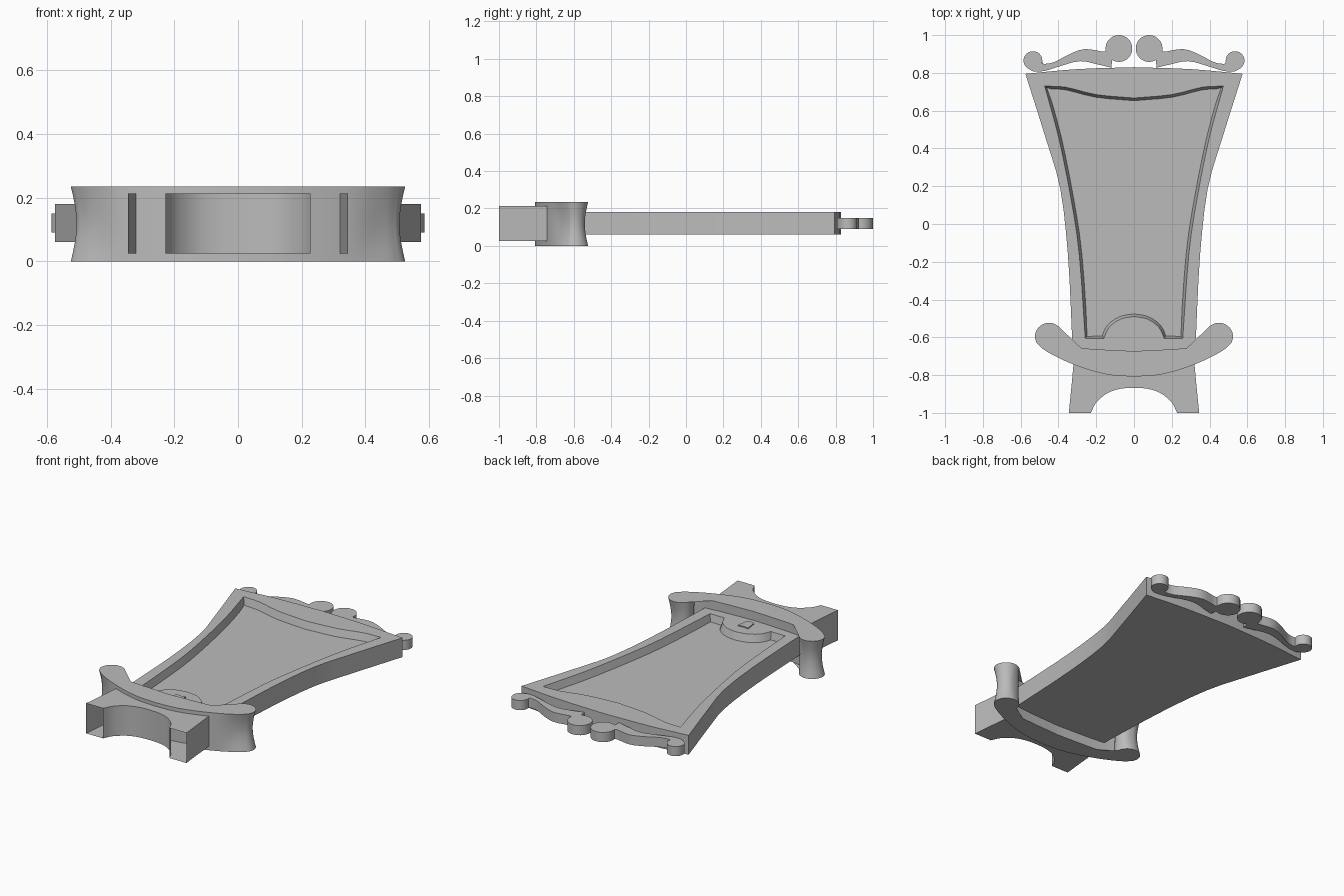
import bpy, bmesh, math
from mathutils import Vector

old = bpy.data.objects.get("Cube")
if old:
    bpy.data.objects.remove(old, do_unlink=True)

stone = bpy.data.materials.new("plain_grey")
stone.use_nodes = True
GREY = (0.5, 0.5, 0.5, 1)
stone.diffuse_color = GREY
stone.node_tree.nodes["Principled BSDF"].inputs["Base Color"].default_value = GREY


def curve(pts, steps=4):
    """Smooth curve through the given 2D points."""
    p = [Vector(q) for q in pts]
    p = [2 * p[0] - p[1]] + p + [2 * p[-1] - p[-2]]
    out = []
    for a, b, c, d in zip(p, p[1:], p[2:], p[3:]):
        for i in range(steps):
            t = i / steps
            out.append(0.5 * (2 * b + (c - a) * t + (2 * a - 5 * b + 4 * c - d) * t**2
                              + (3 * b - a - 3 * c + d) * t**3))
    return out + [p[-2]]


def arc(cx, cy, r, start, end, n=16):
    angles = [math.radians(start + (end - start) * i / n) for i in range(n + 1)]
    return [Vector((cx + r * math.cos(a), cy + r * math.sin(a))) for a in angles]


def mirrored(half):
    """Close a counter-clockwise right half into a symmetric outline."""
    return half + [Vector((-p.x, p.y)) for p in reversed(half) if p.x > 1e-5]


def ring(bm, outline, z):
    return [bm.verts.new((p[0], p[1], z)) for p in outline]


def bridge(bm, low, high):
    n = len(low)
    return [bm.faces.new((low[i], low[(i + 1) % n], high[(i + 1) % n], high[i]))
            for i in range(n)]


def prism(bm, outline, z0, z1):
    low, high = ring(bm, outline, z0), ring(bm, outline, z1)
    bm.faces.new(low[::-1])
    bm.faces.new(high)
    return bridge(bm, low, high)


def finish(name, bm):
    mesh = bpy.data.meshes.new(name)
    bm.to_mesh(mesh)
    bm.free()
    mesh.materials.append(stone)
    obj = bpy.data.objects.new(name, mesh)
    bpy.context.collection.objects.link(obj)
    bpy.ops.object.select_all(action='DESELECT')
    obj.select_set(True)
    bpy.context.view_layer.objects.active = obj
    bpy.ops.object.shade_smooth_by_angle(angle=math.radians(30))
    return obj


# Flared board with a sunken panel
side = curve([(0.325, -0.7), (0.33, -0.55), (0.35, -0.16), (0.39, 0.185),
              (0.466, 0.45), (0.575, 0.795)], 3)
crest = curve([(0.575, 0.795), (0.3, 0.82), (0, 0.83)], 3)
board = mirrored([Vector((0, -0.7))] + side + crest[1:])

arch = curve([(0, -0.49), (0.07, -0.503), (0.13, -0.545), (0.16, -0.605)], 3)
panel_side = curve([(0.258, -0.605), (0.29, -0.16), (0.333, 0.13),
                    (0.397, 0.45), (0.473, 0.73)], 3)
panel_top = curve([(0.473, 0.73), (0.36, 0.724), (0.2, 0.685), (0, 0.667)], 3)
panel = mirrored(arch + panel_side + panel_top[1:])

bm = bmesh.new()
low, high = ring(bm, board, 0.06), ring(bm, board, 0.18)
bm.faces.new(low[::-1])
bridge(bm, low, high)
rim = ring(bm, panel, 0.18)
rim_edges = [bm.edges.new((rim[i - 1], rim[i])) for i in range(len(rim))]
top_edges = [bm.edges.get((high[i - 1], high[i])) for i in range(len(high))]
bmesh.ops.triangle_fill(bm, edges=rim_edges + top_edges, use_beauty=True,
                        normal=(0, 0, 1))
floor = bm.faces.new(rim)
floor.normal_update()
bmesh.ops.inset_individual(bm, faces=[floor], thickness=0.014, depth=-0.045)
bmesh.ops.recalc_face_normals(bm, faces=bm.faces)
finish("board", bm)

# Small plain plaque under the arch
bm = bmesh.new()
prism(bm, mirrored([Vector(p) for p in
                    ((0, -0.64), (0.025, -0.635), (0.035, -0.56), (0, -0.565))]),
      0.18, 0.186)
finish("plaque", bm)

# Curved crossbar ending in waisted scrolls
SCROLL = Vector((0.45, -0.598))
front = curve([(0, -0.808), (0.12, -0.8), (0.233, -0.774), (0.365, -0.725),
               (0.47, -0.67), (0.515, -0.63)], 4)
knob = arc(SCROLL.x, SCROLL.y, 0.075, -5, 220, 20)
back = curve([(0.4, -0.643), (0.233, -0.661), (0, -0.673)], 4)
bar = mirrored(front + knob + back)


def pinch(p, amount):
    centre = Vector((math.copysign(SCROLL.x, p.x), SCROLL.y))
    w = min(max((abs(p.x) - 0.36) / 0.08, 0), 1)
    return p + (centre - p).normalized() * amount * w * w * (3 - 2 * w)


bm = bmesh.new()
LEVELS = 8
rings = [ring(bm, [pinch(p, 0.018 * math.sin(math.pi * k / LEVELS)) for p in bar],
              0.235 * k / LEVELS) for k in range(LEVELS + 1)]
for low, high in zip(rings, rings[1:]):
    bridge(bm, low, high)
bm.faces.new(rings[0][::-1])
bm.faces.new(rings[-1])
finish("crossbar", bm)

# Arched foot block, hollow at the two leg ends
hollow = curve([(0, -0.867), (0.07, -0.872), (0.14, -0.895), (0.2, -0.945),
                (0.228, -1)], 3)
foot = mirrored(hollow + [Vector(p) for p in
                          ((0.345, -1), (0.332, -0.87), (0.32, -0.74), (0, -0.74))])
bm = bmesh.new()
walls = prism(bm, foot, 0.025, 0.212)
ends = [f for f in walls if all(v.co.y < -0.999 for v in f.verts)]
bmesh.ops.delete(bm, geom=ends, context='FACES_ONLY')
finish("foot", bm)

# Scroll ornaments along the top, one on each side
inner = arc(0.08, 0.929, 0.071, -60, -372, 20)
upper = curve([(0.163, 0.912), (0.26, 0.926), (0.34, 0.9), (0.42, 0.858),
               (0.47, 0.848), (0.505, 0.853)], 3)
outer = arc(0.535, 0.865, 0.05, 200, -70, 16)
lower = curve([(0.53, 0.806), (0.47, 0.811), (0.39, 0.836), (0.285, 0.862),
               (0.18, 0.842), (0.12, 0.827)], 3)
outline = inner + upper + outer + lower
for name, s in (("left", 1), ("right", -1)):
    bm = bmesh.new()
    prism(bm, [(s * p.x, p.y) for p in outline], 0.09, 0.15)
    bmesh.ops.recalc_face_normals(bm, faces=bm.faces)
    finish(name + "_top_scroll", bm)
